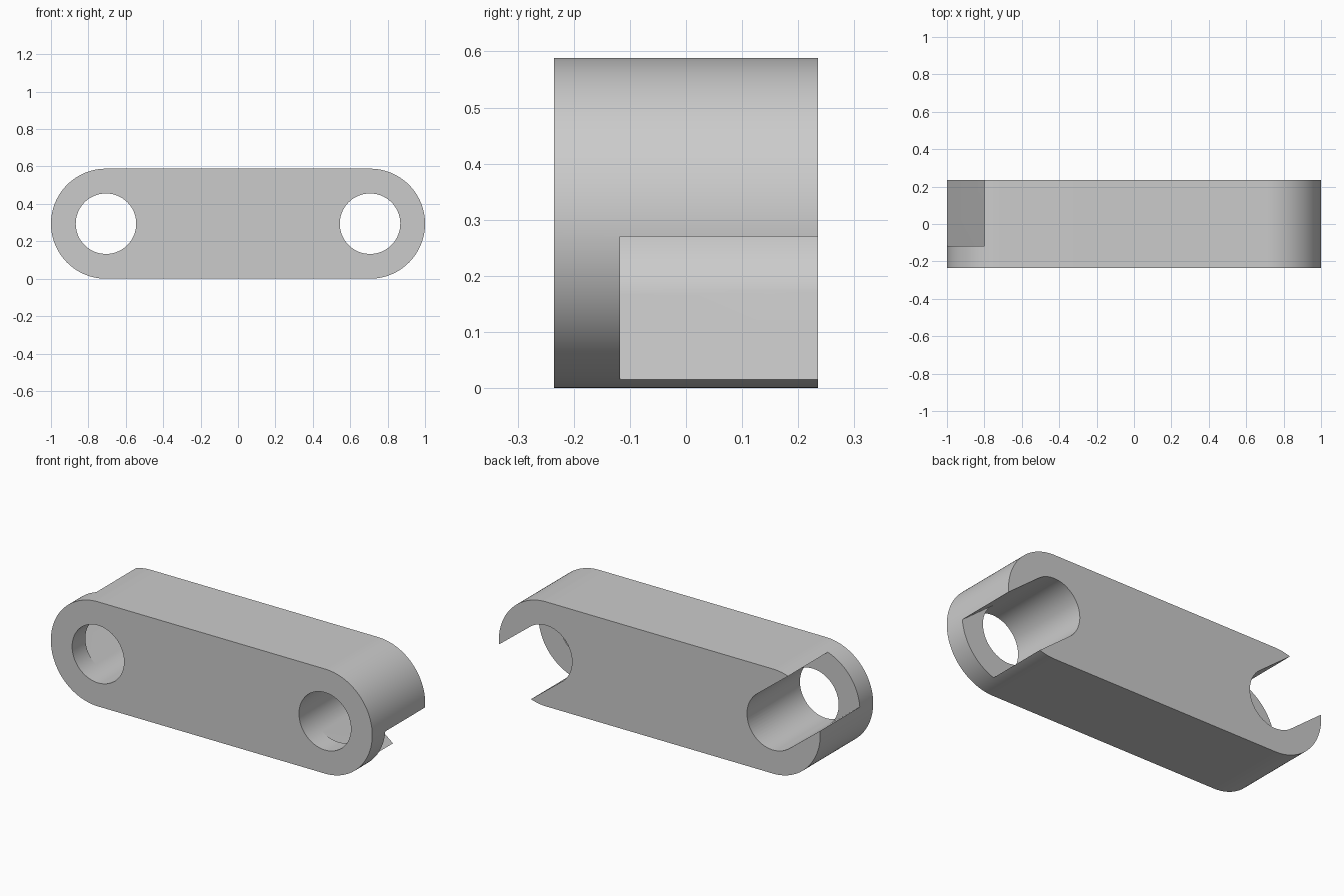
import bpy, bmesh
from math import cos, sin, pi, radians
from mathutils import Vector

if "Cube" in bpy.data.objects:
    bpy.data.objects.remove(bpy.data.objects["Cube"], do_unlink=True)

R = 5 / 17                # outer end radius, also half the height
HOLE = 0.55 * R           # pin hole radius
PIN = 1 - R               # distance of each pin axis from the middle
HALF = 4 / 17             # half thickness
LIP = -2 / 17             # depth where the side slots stop
SLOT = radians(-38)       # direction in which the +x slot opens

grey = bpy.data.materials.new("light grey")
grey.use_nodes = True
grey.diffuse_color = (0.6, 0.6, 0.6, 1)
grey.node_tree.nodes["Principled BSDF"].inputs["Base Color"].default_value = (0.6, 0.6, 0.6, 1)


def arc(cx, radius, start, end, steps):
    """Points (x, z) along an arc around a pin axis."""
    return [(cx + radius * cos(start + (end - start) * i / steps),
             R + radius * sin(start + (end - start) * i / steps)) for i in range(steps + 1)]


def prism(name, outline, y0, y1):
    """Extrude a closed (x, z) outline along y."""
    bm = bmesh.new()
    face = bm.faces.new([bm.verts.new((x, y0, z)) for x, z in outline])
    grown = bmesh.ops.extrude_face_region(bm, geom=[face])["geom"]
    verts = [v for v in grown if isinstance(v, bmesh.types.BMVert)]
    bmesh.ops.translate(bm, verts=verts, vec=Vector((0, y1 - y0, 0)))
    bmesh.ops.recalc_face_normals(bm, faces=bm.faces)
    mesh = bpy.data.meshes.new(name)
    bm.to_mesh(mesh)
    bm.free()
    mesh.materials.append(grey)
    obj = bpy.data.objects.new(name, mesh)
    bpy.context.collection.objects.link(obj)
    return obj


# Link plate with round ends
link = prism("link_plate", arc(PIN, R, -pi / 2, pi / 2, 64) + arc(-PIN, R, pi / 2, 3 * pi / 2, 64),
             -HALF, HALF)
bpy.context.view_layer.objects.active = link
link.select_set(True)


def cut(outline, y0, y1):
    cutter = prism("cutter", outline, y0, y1)
    cutter.hide_render = True
    mod = link.modifiers.new("cut", 'BOOLEAN')
    mod.operation = 'DIFFERENCE'
    mod.solver = 'EXACT'
    mod.object = cutter
    bpy.ops.object.modifier_apply(modifier=mod.name)
    bpy.data.objects.remove(cutter, do_unlink=True)


# At each end: a pin hole, and behind the front lip a slot opening outward
for cx, angle in ((PIN, SLOT), (-PIN, SLOT + pi)):
    back = arc(cx, HOLE, angle + pi / 2, angle + 3 * pi / 2, 32)
    reach = (2 * R * cos(angle), 2 * R * sin(angle))
    mouth = [(x + reach[0], z + reach[1]) for x, z in (back[-1], back[0])]
    cut(arc(cx, HOLE, angle + pi / 2, angle + 5 * pi / 2, 64)[:-1], -1, 1)
    cut(back + mouth, LIP, 1)

bpy.ops.object.shade_smooth_by_angle(angle=radians(30))
